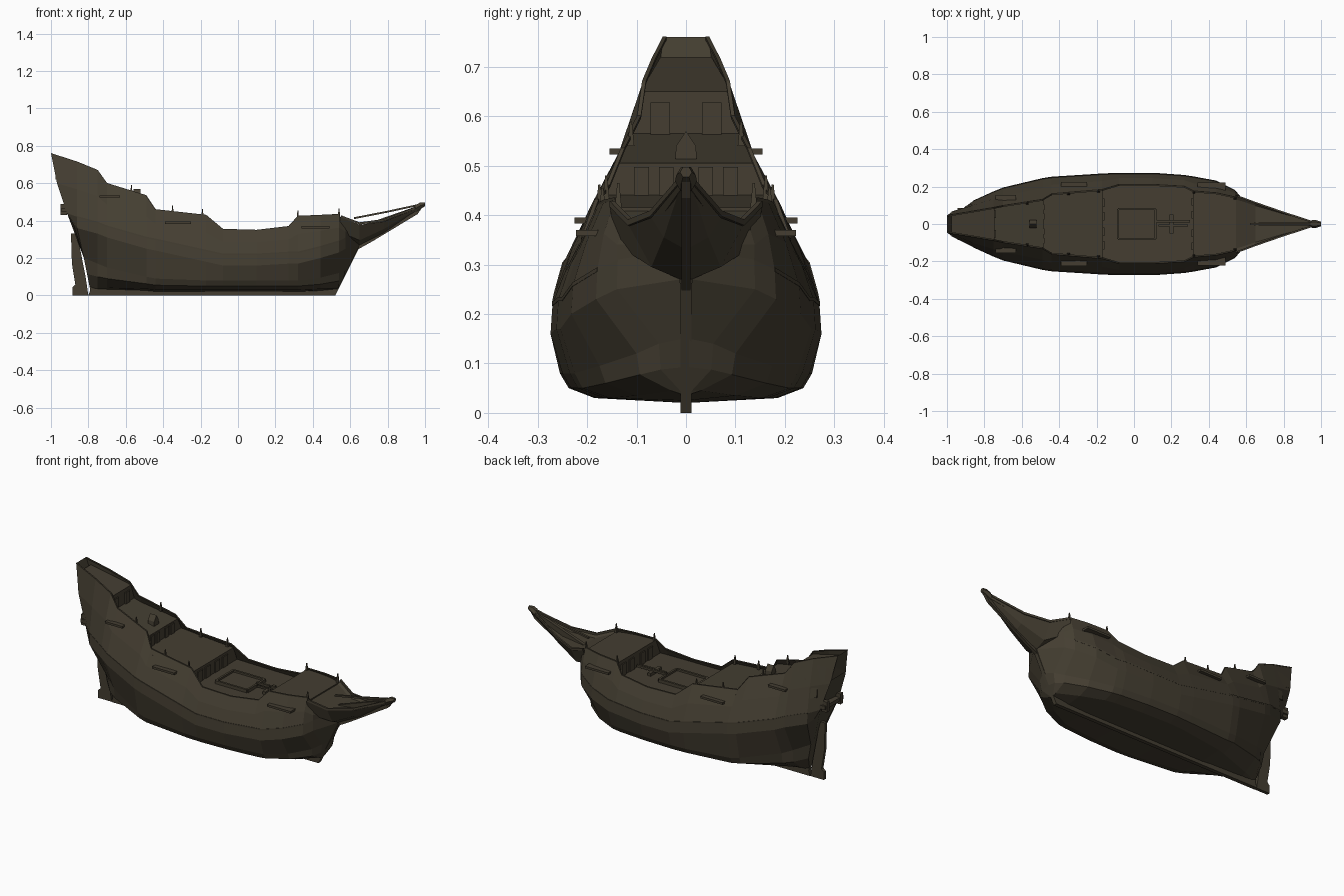
import bpy, bmesh, math

if "Cube" in bpy.data.objects:
    bpy.data.objects.remove(bpy.data.objects["Cube"])

wood = bpy.data.materials.new("dark weathered wood")
wood.diffuse_color = (0.058, 0.048, 0.031, 1)
wood.use_nodes = True
wood.node_tree.nodes["Principled BSDF"].inputs["Base Color"].default_value = wood.diffuse_color


def make(name, verts, faces):
    me = bpy.data.meshes.new(name)
    bm = bmesh.new()
    vs = [bm.verts.new(v) for v in verts]
    for f in faces:
        bm.faces.new([vs[i] for i in f])
    bmesh.ops.remove_doubles(bm, verts=bm.verts, dist=0.0004)
    bmesh.ops.recalc_face_normals(bm, faces=bm.faces)
    bm.to_mesh(me)
    bm.free()
    ob = bpy.data.objects.new(name, me)
    bpy.context.collection.objects.link(ob)
    me.materials.append(wood)
    return ob


def loft(name, rings, caps=True):
    n = len(rings[0])
    verts = [p for r in rings for p in r]
    faces = [(a*n+i, a*n+(i+1) % n, (a+1)*n+(i+1) % n, (a+1)*n+i)
             for a in range(len(rings)-1) for i in range(n)]
    if caps:
        faces += [tuple(range(n)), tuple(range(len(verts)-n, len(verts)))]
    return make(name, verts, faces)


def plate(name, outline, half):
    # side-view outline extruded across the centre line
    return loft(name, [[(x, s*half, z) for x, z in outline] for s in (-1, 1)])


def bar(name, pts, w, h):
    # rectangular bar following a path that runs mainly along x
    return loft(name, [[(x, y-w, z-h), (x, y+w, z-h), (x, y+w, z+h), (x, y-w, z+h)]
                       for x, y, z in pts])


def box(name, x0, x1, y0, y1, z0, z1):
    return loft(name, [[(x, y0, z0), (x, y1, z0), (x, y1, z1), (x, y0, z1)] for x in (x0, x1)])


def interp(table, x):
    if x <= table[0][0]:
        return table[0][1:]
    for a, b in zip(table, table[1:]):
        if x <= b[0]:
            t = (x-a[0])/(b[0]-a[0])
            return [p+(q-p)*t for p, q in zip(a[1:], b[1:])]
    return table[-1][1:]


# hull stations: x, bottom z, bottom y, bilge z, bilge y, beam z, beam y, rail z, rail y
ST = [(-1.0, .03, .005, .20, .012, .38, .085, .76, .045),
      (-.86, .03, .006, .20, .04, .36, .125, .715, .068),
      (-.75, .03, .02, .17, .10, .33, .175, .67, .087),
      (-.70, .03, .04, .15, .13, .31, .195, .60, .097),
      (-.49, .025, .12, .10, .215, .25, .245, .535, .13),
      (-.44, .02, .14, .09, .225, .24, .253, .46, .16),
      (-.17, .02, .18, .08, .25, .18, .27, .43, .183),
      (-.08, .02, .185, .08, .255, .16, .274, .355, .21),
      (.10, .02, .18, .08, .25, .16, .274, .35, .21),
      (.27, .02, .165, .08, .235, .17, .262, .37, .20),
      (.32, .02, .155, .08, .225, .17, .254, .425, .175),
      (.44, .025, .10, .095, .175, .20, .232, .43, .165),
      (.54, .035, .03, .12, .10, .23, .182, .435, .143),
      (.575, .035, .012, .14, .055, .25, .14, .37, .13),
      (.65, .035, .005, .15, .006, .27, .012, .36, .012)]
STERN = [(.03, -.79), (.33, -.85), (.45, -.92), (.56, -.96), (.76, -1.0)]
STEM = [(.0, .52), (.03, .535), (.26, .65)]


def section(x):
    zb, yb, zl, yl, zm, ym, zt, yt = interp(ST, x)
    zu, yu = zm+.06, ym*.985
    return [(0, zb), (yb, zb+.01), (yl*.93, (zb+zl)/2), (yl, zl), (ym, zm), (yu, zu),
            ((yu+yt)/2+.005, (zu+zt)/2), (yt, zt)]


def hull_y(x, z):
    return interp([(q, p) for p, q in section(x)], z)[0]


def clamp_x(x, z):
    return min(max(x, interp(STERN, z)[0]), interp(STEM, z)[0])


# hull shell with transom
rows = []
for s in ST:
    half = [(clamp_x(s[0], z), y, z) for y, z in section(s[0])]
    rows.append([(x, -y, z) for x, y, z in half[::-1]] + half[1:])
n = len(rows[0])
faces = [(a*n+i, a*n+i+1, (a+1)*n+i+1, (a+1)*n+i) for a in range(len(rows)-1) for i in range(n-1)]
faces.append(tuple(range(n)))
make("hull", [p for r in rows for p in r], faces)


# decks, each a block reaching down so its end forms a bulkhead
def deck(name, x0, x1, z0, z1, drop):
    rings = []
    for i in range(7):
        t = i/6
        x, z = x0+(x1-x0)*t, z0+(z1-z0)*t
        y, yl = hull_y(x, z)-.003, hull_y(x, z-drop)-.004
        rings.append([(x, -y, z), (x, y, z), (x, yl, z-drop), (x, -yl, z-drop)])
    loft(name, rings)


deck("main_deck", -.22, .54, .325, .325, .03)
deck("half_deck", -.75, -.165, .47, .405, .09)
deck("quarter_deck", -.90, -.485, .60, .505, .09)
deck("poop_deck", -.975, -.745, .72, .65, .10)
deck("forecastle_deck", .315, .545, .415, .415, .09)

# keel, rudder, stem knee
plate("keel", [(-.80, 0), (.52, 0), (.655, .27), (.62, .30), (.50, .04), (-.765, .04),
               (-.825, .33), (-.85, .33), (-.79, .03)], .011)
plate("rudder", [(-.885, 0), (-.80, 0), (-.815, .10), (-.86, .33), (-.893, .33), (-.888, .17),
                 (-.87, .06), (-.885, .045)], .009)
plate("stem_knee", [(.63, .24), (.72, .29), (.96, .435), (.985, .47), (.95, .475), (.62, .36)], .009)

# beakhead: broad trough narrowing to the tip
beak = []
for x, y, zt, ym, zm, zb in [(.545, .155, .42, .14, .34, .27), (.65, .115, .378, .07, .295, .265),
                             (.78, .07, .395, .045, .355, .33), (.95, .014, .462, .012, .455, .44)]:
    beak.append([(x, -y, zt), (x, -y*.85, zt-.012), (x, y*.85, zt-.012), (x, y, zt),
                 (x, ym, zm), (x, 0, zb), (x, -ym, zm)])
loft("beakhead", beak)
bar("bowsprit_spar", [(.62, 0, .413), (.80, 0, .448), (.98, 0, .487)], .006, .005)
for s in (-1, 1):
    bar("beak_rail", [(.55, s*.15, .423), (.65, s*.113, .385), (.78, s*.068, .403), (.95, s*.012, .468)],
        .005, .006)

# figurehead
loft("figurehead", [[(x, r*math.cos(k*math.pi/3), z+r*math.sin(k*math.pi/3)) for k in range(6)]
                    for x, z, r in [(.935, .458, .012), (.955, .468, .022), (.975, .48, .02), (1.0, .487, .012)]])

for s in (-1, 1):
    # thin rail caps, and a slim wale flush with the planking
    bar("rail", [(q[0], s*(q[8]-.002), q[7]-.002) for q in ST[:13]], .004, .003)
    pts = []
    for q in ST[1:13]:
        y, z = section(q[0])[5]
        pts.append((clamp_x(q[0], z), s*(y-.001), z))
    bar("wale", pts, .002, .004)
    # shroud channels
    for x0, x1, z, out in [(-.74, -.63, .53, .155), (-.39, -.25, .39, .225), (.34, .49, .365, .222)]:
        yi = hull_y((x0+x1)/2, z)-.02
        box("channel", x0, x1, *sorted((s*yi, s*out)), z-.007, z+.005)
    # rail pins
    for x in (-.57, -.35, -.19, .32, .54):
        y, z = section(x)[-1]
        loft("rail_pin", [[(x+a, s*(y-.006)+b, zz) for a, b in ((-r, -r), (r, -r), (r, r), (-r, r))]
                          for zz, r in ((z-.02, .007), (z+.03, .002))])
    # bulkhead windows and doors
    box("poop_window", -.747, -.738, *sorted((s*.032, s*.072)), .563, .628)
    for y in (.025, .075):
        box("quarter_door", -.488, -.479, *sorted((s*y, s*(y+.03))), .44, .497)
    for y in (.02, .09):
        box("half_deck_door", -.168, -.159, *sorted((s*y, s*(y+.045))), .327, .39)
    for y in (.03, .10):
        box("forecastle_door", .308, .317, *sorted((s*y, s*(y+.04))), .327, .395)
    # gallery brackets
    box("gallery_bracket", -.95, -.915, *sorted((s*.05, s*.075)), .43, .49)

# stern gallery
box("stern_gallery", -.945, -.90, -.085, .085, .447, .468)
# companion hood on the quarter deck
loft("companion_hood", [[(x, -.022, .51), (x, .022, .51), (x, .02, .54), (x, 0, .57), (x, -.02, .54)]
                        for x in (-.56, -.52)])

# main hatch and spare spars
for s in (-1, 1):
    box("hatch_side", -.085, .115, s*.08-.006, s*.08+.006, .32, .343)
    box("hatch_end", .015+s*.1-.006, .015+s*.1+.006, -.08, .08, .32, .343)
box("hatch_cover", -.08, .11, -.075, .075, .32, .332)
bar("spare_spar", [(.11, .015, .345), (.30, .015, .345)], .006, .006)
bar("spare_spar", [(.13, -.008, .34), (.29, -.008, .34)], .005, .005)
box("spar_rest", .19, .21, -.05, .05, .32, .342)
